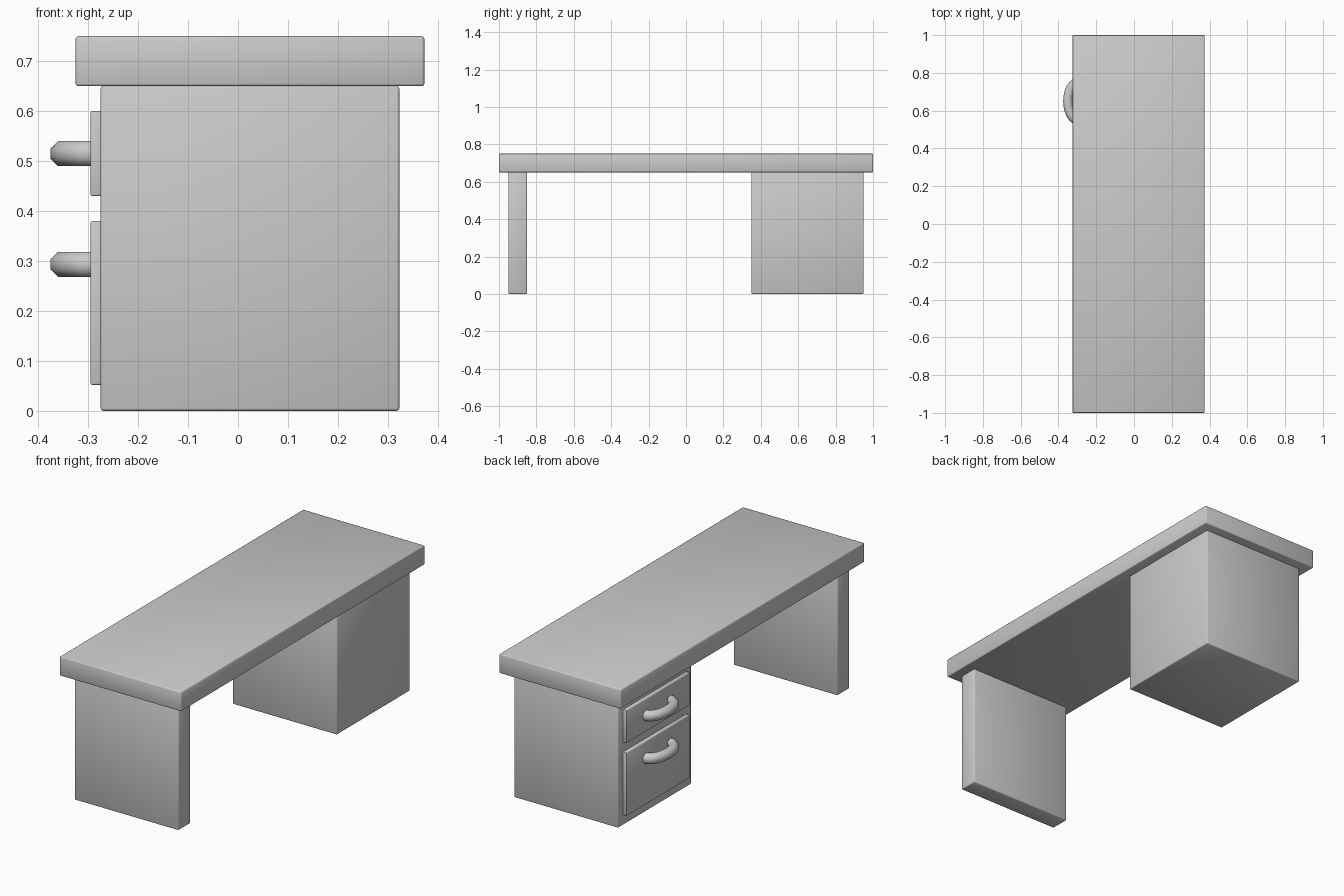
import bpy, bmesh, math

if "Cube" in bpy.data.objects:
    bpy.data.objects.remove(bpy.data.objects["Cube"])

grey = bpy.data.materials.new("plain grey")
grey.diffuse_color = (0.6, 0.6, 0.6, 1)
grey.use_nodes = True
grey.node_tree.nodes["Principled BSDF"].inputs["Base Color"].default_value = grey.diffuse_color


def finish(name, bm, angle):
    bmesh.ops.recalc_face_normals(bm, faces=bm.faces)
    mesh = bpy.data.meshes.new(name)
    bm.to_mesh(mesh)
    bm.free()
    mesh.materials.append(grey)
    obj = bpy.data.objects.new(name, mesh)
    bpy.context.collection.objects.link(obj)
    bpy.ops.object.select_all(action='DESELECT')
    obj.select_set(True)
    bpy.context.view_layer.objects.active = obj
    bpy.ops.object.shade_smooth_by_angle(angle=math.radians(angle))
    return obj


def box(name, x, y, z, bevel):
    bm = bmesh.new()
    bmesh.ops.create_cube(bm, size=1)
    for v in bm.verts:
        for i, (lo, hi) in enumerate((x, y, z)):
            v.co[i] = lo if v.co[i] < 0 else hi
    bmesh.ops.bevel(bm, geom=bm.edges[:], offset=bevel, segments=2,
                    profile=0.5, affect='EDGES')
    return finish(name, bm, 60)


def handle(name, x, y, z, a=0.10, b=0.055, r=0.025, steps=12, sides=8):
    # octagonal tube swept along a half ellipse
    bm = bmesh.new()
    rings = []
    for i in range(steps + 1):
        t = math.pi * i / steps
        cx, cy = -b * math.sin(t), a * math.cos(t)
        nx, ny = -a * math.sin(t), b * math.cos(t)
        n = math.hypot(nx, ny)
        ring = []
        for k in range(sides):
            p = 2 * math.pi * (k + 0.5) / sides
            rr = r / math.cos(math.pi / sides)
            u, w = rr * math.cos(p), rr * math.sin(p)
            ring.append(bm.verts.new((x + cx + u * nx / n, y + cy + u * ny / n, z + w)))
        rings.append(ring)
    for r0, r1 in zip(rings, rings[1:]):
        for k in range(sides):
            j = (k + 1) % sides
            bm.faces.new((r0[k], r0[j], r1[j], r1[k]))
    bm.faces.new(rings[0])
    bm.faces.new(rings[-1])
    return finish(name, bm, 50)


# desktop and its two supports
box("desktop", (-0.325, 0.373), (-1, 1), (0.65, 0.75), 0.005)
box("side_panel", (-0.275, 0.323), (-0.95, -0.85), (0, 0.65), 0.005)
box("drawer_cabinet", (-0.275, 0.323), (0.35, 0.95), (0, 0.65), 0.005)

# drawer fronts with handles
for label, lo, hi, hz in (("upper", 0.43, 0.60, 0.515), ("lower", 0.052, 0.38, 0.293)):
    box(label + "_drawer_front", (-0.295, -0.27), (0.39, 0.91), (lo, hi), 0.003)
    handle(label + "_drawer_handle", -0.295, 0.65, hz)
